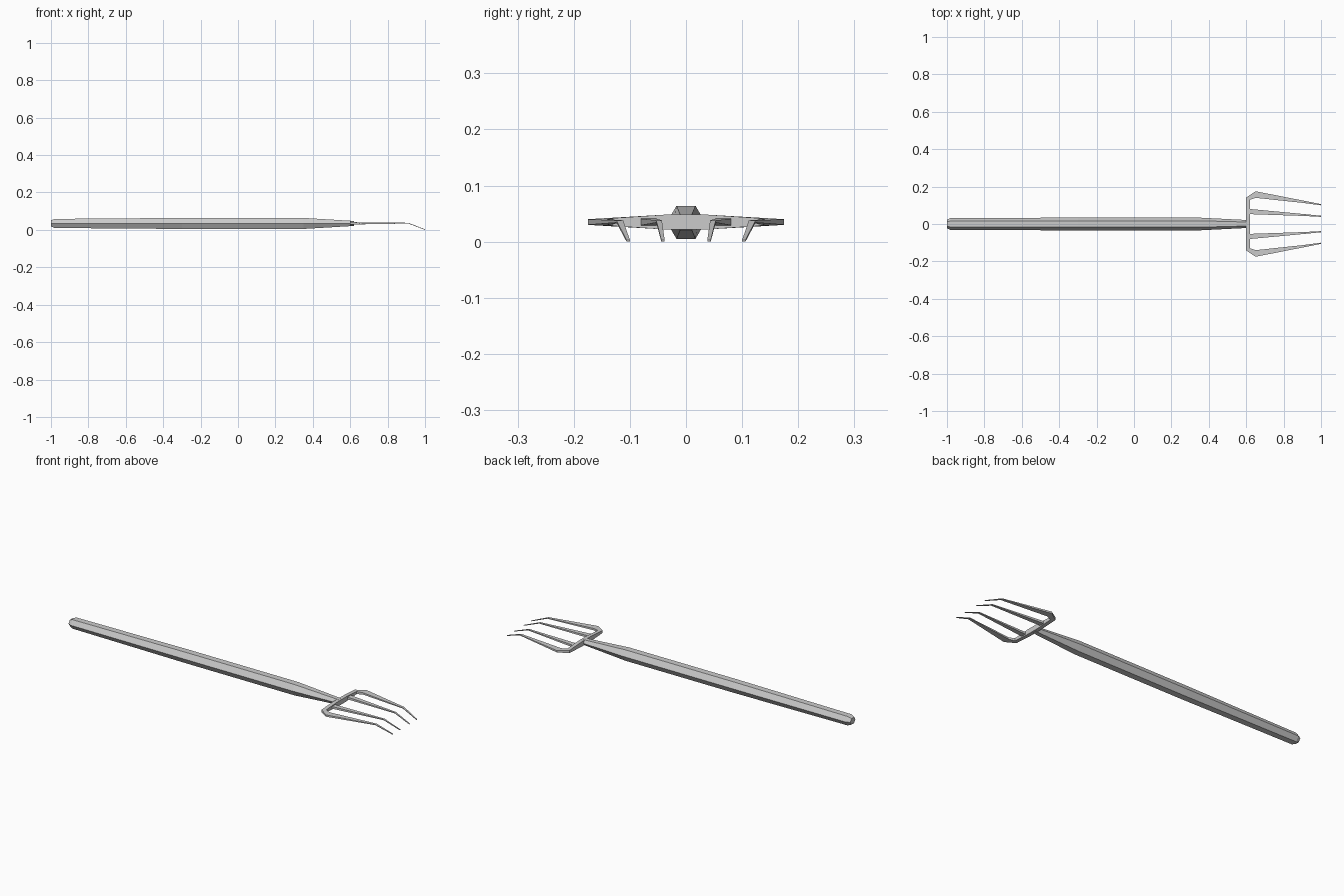
import bpy, bmesh
from math import cos, sin, pi

if "Cube" in bpy.data.objects:
    bpy.data.objects.remove(bpy.data.objects["Cube"])


def loft(name, rings, cap_start=True, mirror=False):
    """Skin a list of equal-length point rings into a flat-shaded object."""
    bm = bmesh.new()
    loops = [[bm.verts.new(p) for p in ring] for ring in rings]
    n = len(loops[0])
    for a, b in zip(loops, loops[1:]):
        for i in range(n):
            j = (i + 1) % n
            bm.faces.new((a[i], a[j], b[j], b[i]))
    if cap_start:
        bm.faces.new(loops[0][::-1])
    bm.faces.new(loops[-1])
    bmesh.ops.recalc_face_normals(bm, faces=bm.faces[:])
    mesh = bpy.data.meshes.new(name)
    bm.to_mesh(mesh)
    bm.free()
    obj = bpy.data.objects.new(name, mesh)
    bpy.context.collection.objects.link(obj)
    if mirror:
        mod = obj.modifiers.new("mirror", "MIRROR")
        mod.use_axis = (False, True, False)
        mod.use_clip = True
    return obj


def hexagon(x, ry, rz, z=0.0345):
    return [(x, ry * cos(i * pi / 3), z + rz * sin(i * pi / 3)) for i in range(6)]


def bar(outer, inner, z, h):
    """Rectangular section between two plan points."""
    return [(*outer, z - h), (*outer, z + h), (*inner, z + h), (*inner, z - h)]


# Six-sided handle with a chamfered butt and tapered neck
loft("handle", [hexagon(*s) for s in (
    (-1.0, 0.022, 0.019), (-0.98, 0.032, 0.028), (-0.3, 0.034, 0.034),
    (0.35, 0.034, 0.034), (0.61, 0.021, 0.016))])

# Crossbar that turns at the corners into the outer tines
loft("crossbar_and_outer_tines", [bar(*s) for s in (
    ((0.60, 0.0), (0.62, 0.0), 0.035, 0.013),
    ((0.60, 0.04), (0.62, 0.04), 0.035, 0.013),
    ((0.60, 0.142), (0.62, 0.13), 0.035, 0.007),
    ((0.65, 0.175), (0.65, 0.140), 0.035, 0.005),
    ((0.91, 0.124), (0.91, 0.112), 0.036, 0.002),
    ((1.0, 0.106), (1.0, 0.100), 0.0015, 0.0015))], cap_start=False, mirror=True)

# Inner tines
loft("inner_tines", [bar(*s) for s in (
    ((0.612, 0.081), (0.612, 0.053), 0.035, 0.006),
    ((0.91, 0.053), (0.91, 0.043), 0.036, 0.002),
    ((1.0, 0.044), (1.0, 0.038), 0.0015, 0.0015))], mirror=True)
